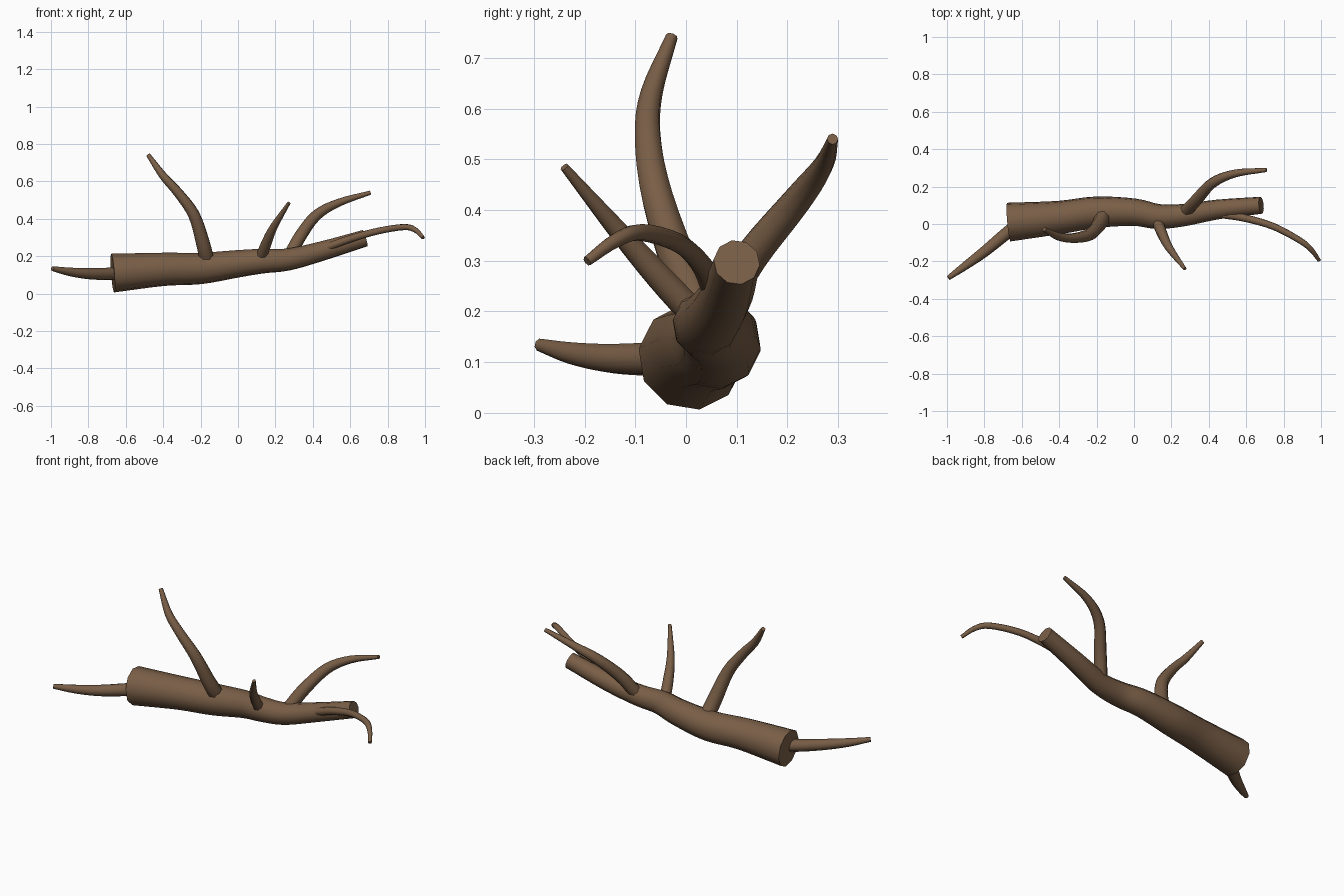
import bpy
import bmesh
from math import cos, sin, pi, radians
from mathutils import Vector

cube = bpy.data.objects.get("Cube")
if cube:
    bpy.data.objects.remove(cube, do_unlink=True)

bark = bpy.data.materials.new("brown bark")
bark.use_nodes = True
colour = (0.19, 0.112, 0.062, 1)
bark.diffuse_color = colour
bark.node_tree.nodes["Principled BSDF"].inputs["Base Color"].default_value = colour


def smooth_path(points, steps):
    """Catmull-Rom curve through points of (x, y, z, radius)."""
    p = [Vector(q) for q in points]
    p = [2 * p[0] - p[1]] + p + [2 * p[-1] - p[-2]]
    path = []
    for a, b, c, d in zip(p, p[1:], p[2:], p[3:]):
        for i in range(steps):
            t = i / steps
            path.append(b + (c - a) * t / 2
                        + (2 * a - 5 * b + 4 * c - d) * t ** 2 / 2
                        + (3 * b - a - 3 * c + d) * t ** 3 / 2)
    return path + [p[-2]]


def limb(name, points, sides, steps=4):
    """Tapered tube with flat capped ends."""
    path = smooth_path(points, steps)
    bm = bmesh.new()
    rings = []
    side = None
    for i, q in enumerate(path):
        ahead = path[min(i + 1, len(path) - 1)]
        behind = path[max(i - 1, 0)]
        tangent = (ahead - behind).to_3d().normalized()
        # carry the ring direction along the path so the tube does not twist
        side = side or tangent.orthogonal()
        side = (side - tangent * side.dot(tangent)).normalized()
        up = tangent.cross(side)
        ring = []
        for k in range(sides):
            a = 2 * pi * (k + 0.5) / sides
            ring.append(bm.verts.new(q.to_3d() + q.w * (side * cos(a) + up * sin(a))))
        rings.append(ring)
    for r, s in zip(rings, rings[1:]):
        for k in range(sides):
            n = (k + 1) % sides
            bm.faces.new((r[k], r[n], s[n], s[k]))
    bm.faces.new(rings[0][::-1])
    bm.faces.new(rings[-1])
    bmesh.ops.recalc_face_normals(bm, faces=bm.faces)
    mesh = bpy.data.meshes.new(name)
    bm.to_mesh(mesh)
    bm.free()
    mesh.materials.append(bark)
    ob = bpy.data.objects.new(name, mesh)
    bpy.context.collection.objects.link(ob)
    bpy.ops.object.select_all(action="DESELECT")
    ob.select_set(True)
    bpy.context.view_layer.objects.active = ob
    bpy.ops.object.shade_smooth_by_angle(angle=radians(50))
    return ob


# Main branch
limb("main_branch", [
    (-0.67, 0.01, 0.11, 0.105), (-0.4, 0.035, 0.13, 0.09),
    (-0.2, 0.063, 0.135, 0.085), (0, 0.063, 0.16, 0.074),
    (0.13, 0.04, 0.174, 0.067), (0.27, 0.048, 0.183, 0.06),
    (0.45, 0.078, 0.228, 0.053), (0.68, 0.1, 0.297, 0.046)], 10)

# Twigs, each rooted inside the main branch
limb("end_twig", [
    (-0.62, 0.0, 0.11, 0.035), (-0.7, -0.065, 0.106, 0.034),
    (-0.8, -0.148, 0.107, 0.03), (-0.9, -0.222, 0.117, 0.023),
    (-0.992, -0.288, 0.134, 0.013)], 8)
limb("tall_twig", [
    (-0.165, 0.05, 0.17, 0.042), (-0.185, 0.0, 0.26, 0.04),
    (-0.235, -0.055, 0.42, 0.033), (-0.32, -0.075, 0.54, 0.027),
    (-0.4, -0.068, 0.63, 0.022), (-0.48, -0.028, 0.742, 0.012)], 8)
limb("short_twig", [
    (0.122, 0.02, 0.19, 0.03), (0.15, -0.05, 0.265, 0.028),
    (0.19, -0.13, 0.355, 0.021), (0.272, -0.24, 0.485, 0.009)], 8)
limb("back_twig", [
    (0.28, 0.07, 0.21, 0.036), (0.335, 0.13, 0.31, 0.034),
    (0.42, 0.22, 0.42, 0.029), (0.54, 0.27, 0.487, 0.021),
    (0.708, 0.289, 0.54, 0.011)], 8)
limb("tip_twig", [
    (0.48, 0.05, 0.25, 0.022), (0.6, 0.03, 0.293, 0.021),
    (0.75, -0.015, 0.335, 0.019), (0.89, -0.09, 0.356, 0.017),
    (0.95, -0.14, 0.339, 0.014), (0.99, -0.195, 0.299, 0.01)], 8)
